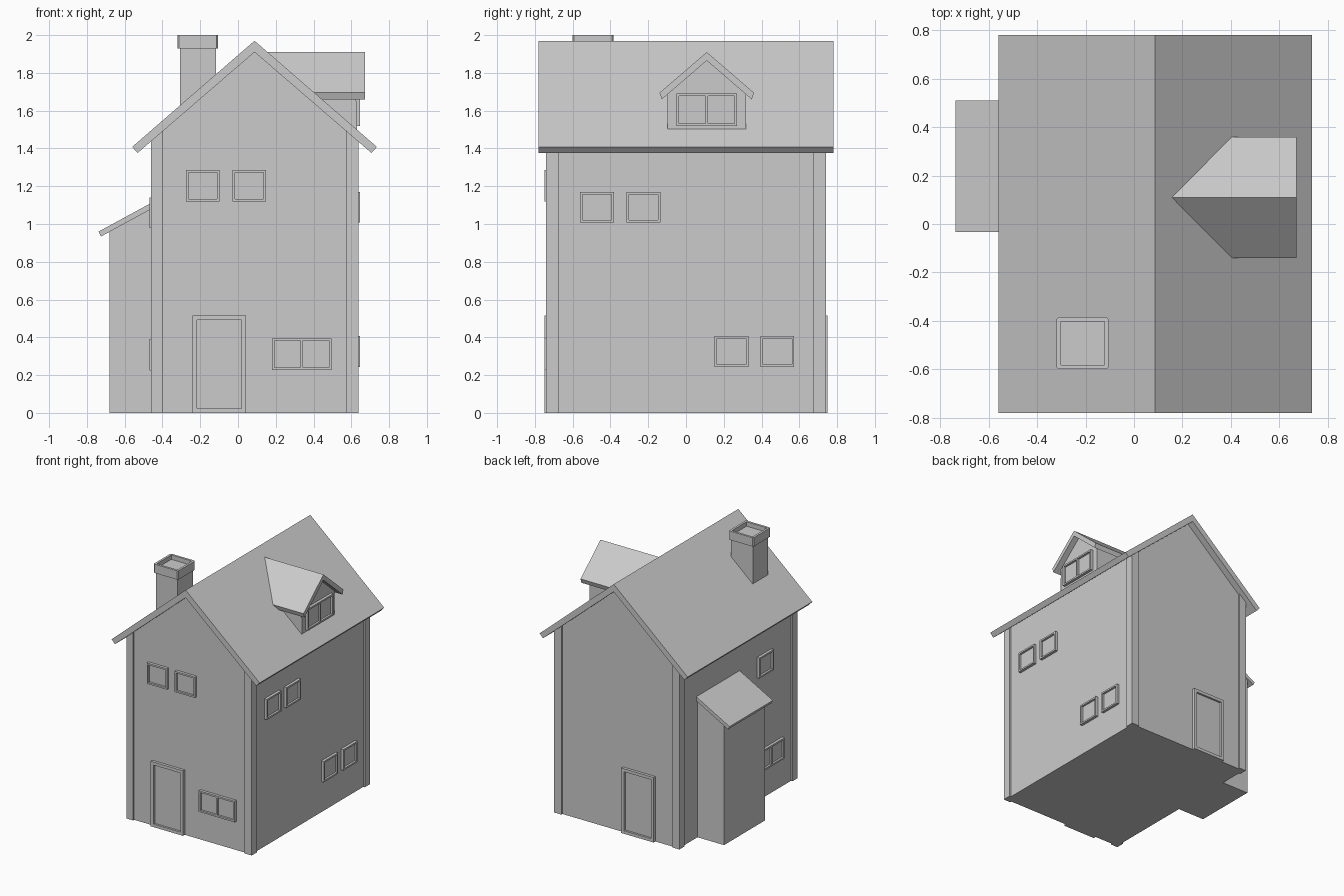
import bpy, bmesh
from mathutils import Vector

if "Cube" in bpy.data.objects:
    bpy.data.objects.remove(bpy.data.objects["Cube"])

CX, HALF_Y = 0.0875, 0.78        # ridge position, half roof length
WALL_Y, POST_Y = 0.727, 0.74
WALL_L, WALL_R = -0.447, 0.625
POST_L, POST_R = -0.46, 0.638


def finish(name, bm):
    bmesh.ops.recalc_face_normals(bm, faces=bm.faces)
    me = bpy.data.meshes.new(name)
    bm.to_mesh(me)
    bm.free()
    ob = bpy.data.objects.new(name, me)
    bpy.context.collection.objects.link(ob)
    return ob


def prism(name, pts, axis, a, b):
    """Extrude a (horizontal, z) profile along axis; an end may be a function of z."""
    bm = bmesh.new()

    def ring(end):
        out = []
        for h, z in pts:
            e = end(z) if callable(end) else end
            out.append(bm.verts.new((e, h, z) if axis == 'x' else (h, e, z)))
        return out
    r0, r1 = ring(a), ring(b)
    bm.faces.new(r0)
    bm.faces.new(r1)
    n = len(pts)
    for i in range(n):
        j = (i + 1) % n
        bm.faces.new((r0[i], r0[j], r1[j], r1[i]))
    return finish(name, bm)


def box(bm, lo, hi):
    lo, hi = Vector(lo), Vector(hi)
    vs = bmesh.ops.create_cube(bm, size=1)['verts']
    for v in vs:
        v.co = [(lo[i] + hi[i]) / 2 + v.co[i] * (hi[i] - lo[i]) for i in range(3)]


def opening(name, side, u0, u1, z0, z1, panes=1, w=0.013, base=None):
    """Framed window or door lying on a wall; u runs along the wall."""
    axis = 'y' if side in ('front', 'back') else 'x'
    sign = 1 if side in ('right', 'back') else -1
    if base is None:
        base = {'front': -WALL_Y, 'back': WALL_Y, 'left': WALL_L, 'right': WALL_R}[side]
    bm = bmesh.new()

    def part(ua, ub, za, zb, depth):
        d0, d1 = sorted((base - sign * 0.01, base + sign * depth))
        if axis == 'y':
            box(bm, (ua, d0, za), (ub, d1, zb))
        else:
            box(bm, (d0, ua, za), (d1, ub, zb))
    part(u0, u0 + w, z0, z1, 0.022)
    part(u1 - w, u1, z0, z1, 0.022)
    part(u0 + w, u1 - w, z0, z0 + w, 0.022)
    part(u0 + w, u1 - w, z1 - w, z1, 0.022)
    for i in range(1, panes):
        m = u0 + (u1 - u0) * i / panes
        part(m - w / 2, m + w / 2, z0 + w, z1 - w, 0.022)
    part(u0 + w, u1 - w, z0 + w, z1 - w, 0.006)
    finish(name, bm)


def gable_roof(c, half, top, eave, inset, drop, thick):
    """Chevron profile with square-cut eaves."""
    return [(c - half, eave), (c, top), (c + half, eave),
            (c + half - inset, eave - drop), (c, top - thick), (c - half + inset, eave - drop)]


def roof_under(x):
    return 1.91 - abs(x - CX) * 0.863


# Main walls with gables
prism('house_walls', [(WALL_L, 0), (WALL_R, 0), (WALL_R, roof_under(WALL_R) + 0.01),
                      (CX, 1.92), (WALL_L, roof_under(WALL_L) + 0.01)], 'y', -WALL_Y, WALL_Y)

# Corner posts, cut to the roof slope
for lr, x0, x1 in (('left', POST_L, -0.40), ('right', 0.573, POST_R)):
    for fb, s in (('front', -1), ('back', 1)):
        prism(f'corner_post_{fb}_{lr}', [(x0, 0), (x1, 0), (x1, roof_under(x1) + 0.01),
                                         (x0, roof_under(x0) + 0.01)], 'y', s * POST_Y, s * 0.675)

# Main roof
prism('main_roof', gable_roof(CX, 0.648, 1.97, 1.408, 0.029, 0.032, 0.06), 'y', -HALF_Y, HALF_Y)

# Dormer, running back into the main roof slope
DY = 0.11
def slope_x(z):
    return CX + (1.955 - z) / 0.867
prism('dormer_walls', [(DY - 0.207, 1.485), (DY + 0.207, 1.485), (DY + 0.207, 1.70),
                       (DY, 1.88), (DY - 0.207, 1.70)], 'x', slope_x, 0.625)
prism('dormer_roof', gable_roof(DY, 0.25, 1.91, 1.695, 0.012, 0.035, 0.045), 'x', slope_x, 0.672)
opening('dormer_window', 'right', -0.05, 0.27, 1.52, 1.69, 2)

# Lean-to on the left
prism('lean_to_walls', [(-0.68, 0), (WALL_L + 0.01, 0), (WALL_L + 0.01, 1.10), (-0.68, 0.968)],
      'y', -0.015, 0.495)
prism('lean_to_roof', [(-0.738, 0.96), (-0.44, 1.122), (-0.44, 1.09), (-0.725, 0.934)],
      'y', -0.033, 0.51)

# Chimney stack and hollow cap
prism('chimney_stack', [(-0.307, 1.60), (-0.117, 1.76), (-0.117, 1.96), (-0.307, 1.96)],
      'y', -0.587, -0.397)
bm = bmesh.new()
box(bm, (-0.32, -0.60, 1.93), (-0.105, -0.385, 2.0))
vertical = [e for e in bm.edges if abs(e.verts[0].co.z - e.verts[1].co.z) > 0.01]
bmesh.ops.bevel(bm, geom=vertical, offset=0.008, segments=1, affect='EDGES')
bm.faces.ensure_lookup_table()
top = max(bm.faces, key=lambda f: f.calc_center_median().z)
bmesh.ops.inset_region(bm, faces=[top], thickness=0.019)
for v in bmesh.ops.extrude_face_region(bm, geom=[top])['geom']:
    if isinstance(v, bmesh.types.BMVert):
        v.co.z -= 0.035
bmesh.ops.delete(bm, geom=[top] if top.is_valid else [], context='FACES_ONLY')
finish('chimney_cap', bm)

# Doors
for side in ('front', 'back'):
    opening(f'{side}_door', side, -0.24, 0.043, 0, 0.515, 1, 0.024)

# Windows: name, wall, extent along the wall, height, panes
for name, side, u0, u1, z0, z1, n in (
        ('front_upper_window_a', 'front', -0.275, -0.098, 1.12, 1.285, 1),
        ('front_upper_window_b', 'front', -0.03, 0.147, 1.12, 1.285, 1),
        ('front_lower_window', 'front', 0.18, 0.495, 0.228, 0.395, 2),
        ('right_upper_window_a', 'right', -0.562, -0.382, 1.008, 1.17, 1),
        ('right_upper_window_b', 'right', -0.315, -0.135, 1.008, 1.17, 1),
        ('right_lower_window_a', 'right', 0.15, 0.33, 0.242, 0.407, 1),
        ('right_lower_window_b', 'right', 0.395, 0.573, 0.242, 0.407, 1),
        ('left_upper_window', 'left', -0.43, -0.25, 0.978, 1.14, 1),
        ('left_lower_window', 'left', -0.565, -0.25, 0.225, 0.39, 2)):
    opening(name, side, u0, u1, z0, z1, n)
